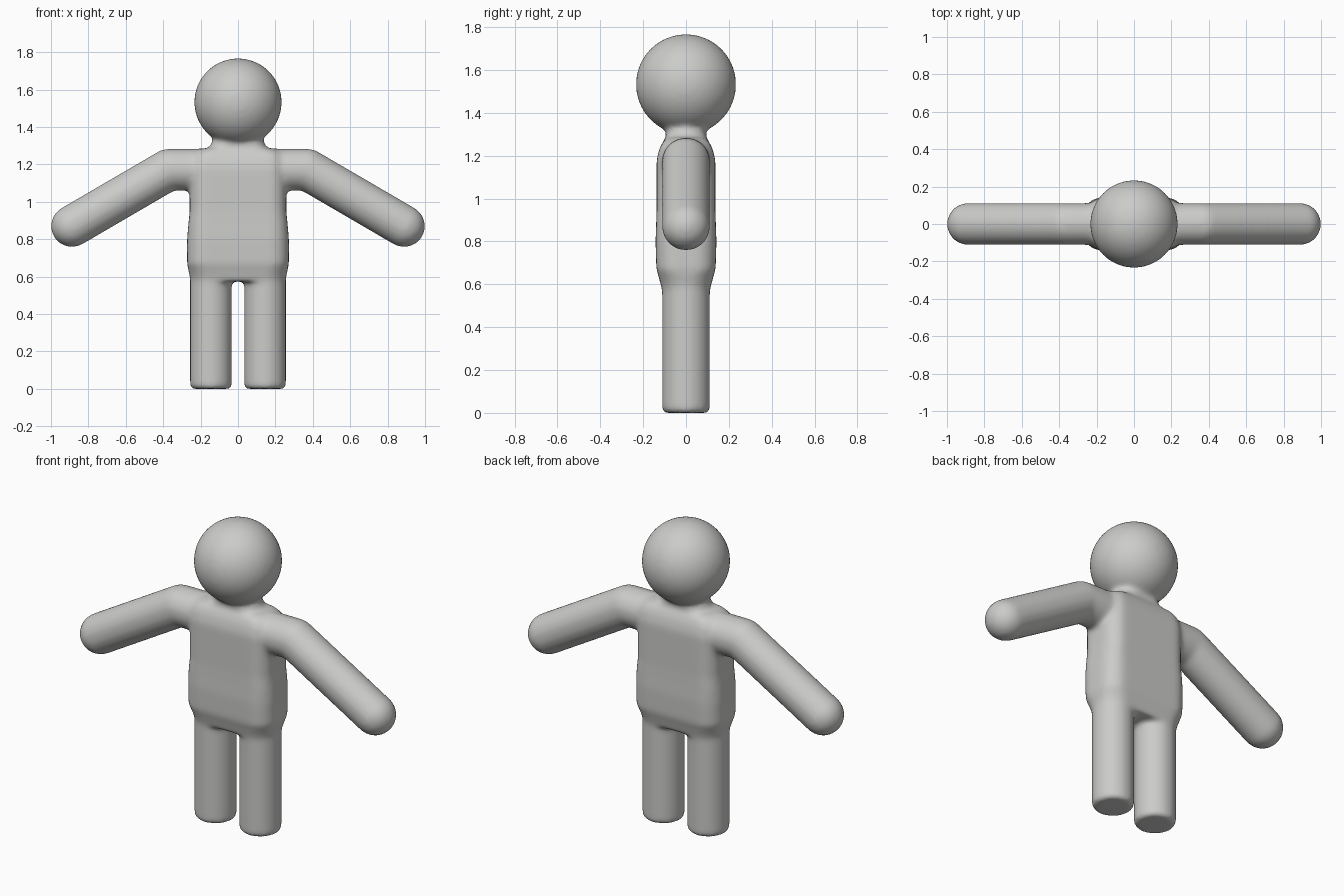
import bpy, bmesh, math
from mathutils import Vector, Matrix

if "Cube" in bpy.data.objects:
    bpy.data.objects.remove(bpy.data.objects["Cube"])

grey = bpy.data.materials.new("plain_grey")
grey.diffuse_color = (0.6, 0.6, 0.59, 1)
grey.use_nodes = True
grey.node_tree.nodes["Principled BSDF"].inputs["Base Color"].default_value = grey.diffuse_color

bm = bmesh.new()


def rounded_ring(z, hx, hy, r):
    """Ring of vertices shaped as a rounded rectangle at height z."""
    r = min(r, hx, hy)
    ring = []
    for k, (sx, sy) in enumerate([(1, 1), (-1, 1), (-1, -1), (1, -1)]):
        for i in range(9):
            a = math.pi / 2 * (k + i / 8)
            ring.append(bm.verts.new((sx * (hx - r) + r * math.cos(a) + sx * 1e-4,
                                      sy * (hy - r) + r * math.sin(a) + sy * 1e-4, z)))
    return ring


def loft(sections, cx=0):
    """Closed skin through rounded rectangles (z, half x, half y, corner)."""
    rings = [rounded_ring(*s) for s in sections]
    n = len(rings[0])
    for low, high in zip(rings, rings[1:]):
        for i in range(n):
            j = (i + 1) % n
            bm.faces.new((low[i], low[j], high[j], high[i]))
    bm.faces.new(rings[0][::-1])
    bm.faces.new(rings[-1])
    bmesh.ops.translate(bm, verts=[v for ring in rings for v in ring], vec=(cx, 0, 0))


def ball(centre, r):
    bmesh.ops.create_uvsphere(bm, u_segments=48, v_segments=32, radius=r,
                              matrix=Matrix.Translation(centre))


def capsule(a, b, r):
    a, b = Vector(a), Vector(b)
    ball(a, r)
    ball(b, r)
    turn = (b - a).to_track_quat('Z', 'Y').to_matrix().to_4x4()
    bmesh.ops.create_cone(bm, cap_ends=True, segments=48, radius1=r, radius2=r,
                          depth=(b - a).length,
                          matrix=Matrix.Translation((a + b) / 2) @ turn)


# Torso with wider hips and rounded shoulders
loft([(0.575, 0.252, 0.112, 0.11), (0.62, 0.262, 0.123, 0.11), (0.67, 0.272, 0.138, 0.1),
      (0.80, 0.272, 0.142, 0.1), (0.88, 0.265, 0.139, 0.09), (0.95, 0.258, 0.137, 0.09),
      (1.18, 0.258, 0.137, 0.09), (1.23, 0.255, 0.125, 0.09), (1.265, 0.24, 0.108, 0.09),
      (1.285, 0.20, 0.09, 0.09)])

# Neck and head
loft([(1.2, 0.17, 0.10, 0.1), (1.28, 0.16, 0.095, 0.1),
      (1.33, 0.133, 0.09, 0.09), (1.42, 0.14, 0.1, 0.1)])
ball((0, 0, 1.533), 0.234)

for s in (-1, 1):
    # Legs with softened soles
    loft([(0, 0.098, 0.098, 0.1), (0.012, 0.112, 0.112, 0.12), (0.66, 0.112, 0.112, 0.12)],
         cx=s * 0.145)
    # Shoulders and sloping arms
    capsule((s * 0.10, 0, 1.172), (s * 0.37, 0, 1.172), 0.112)
    capsule((s * 0.37, 0, 1.172), (s * 0.888, 0, 0.87), 0.112)

bmesh.ops.recalc_face_normals(bm, faces=bm.faces)
mesh = bpy.data.meshes.new("figure_body")
bm.to_mesh(mesh)
bm.free()
mesh.materials.append(grey)
body = bpy.data.objects.new("figure_body", mesh)
bpy.context.collection.objects.link(body)

# Fuse all parts into one skin, then soften the joins
fuse = body.modifiers.new("fuse", 'REMESH')
fuse.mode = 'VOXEL'
fuse.voxel_size = 0.012
fuse.use_smooth_shade = True
soften = body.modifiers.new("soften", 'SMOOTH')
soften.factor = 0.5
soften.iterations = 14
